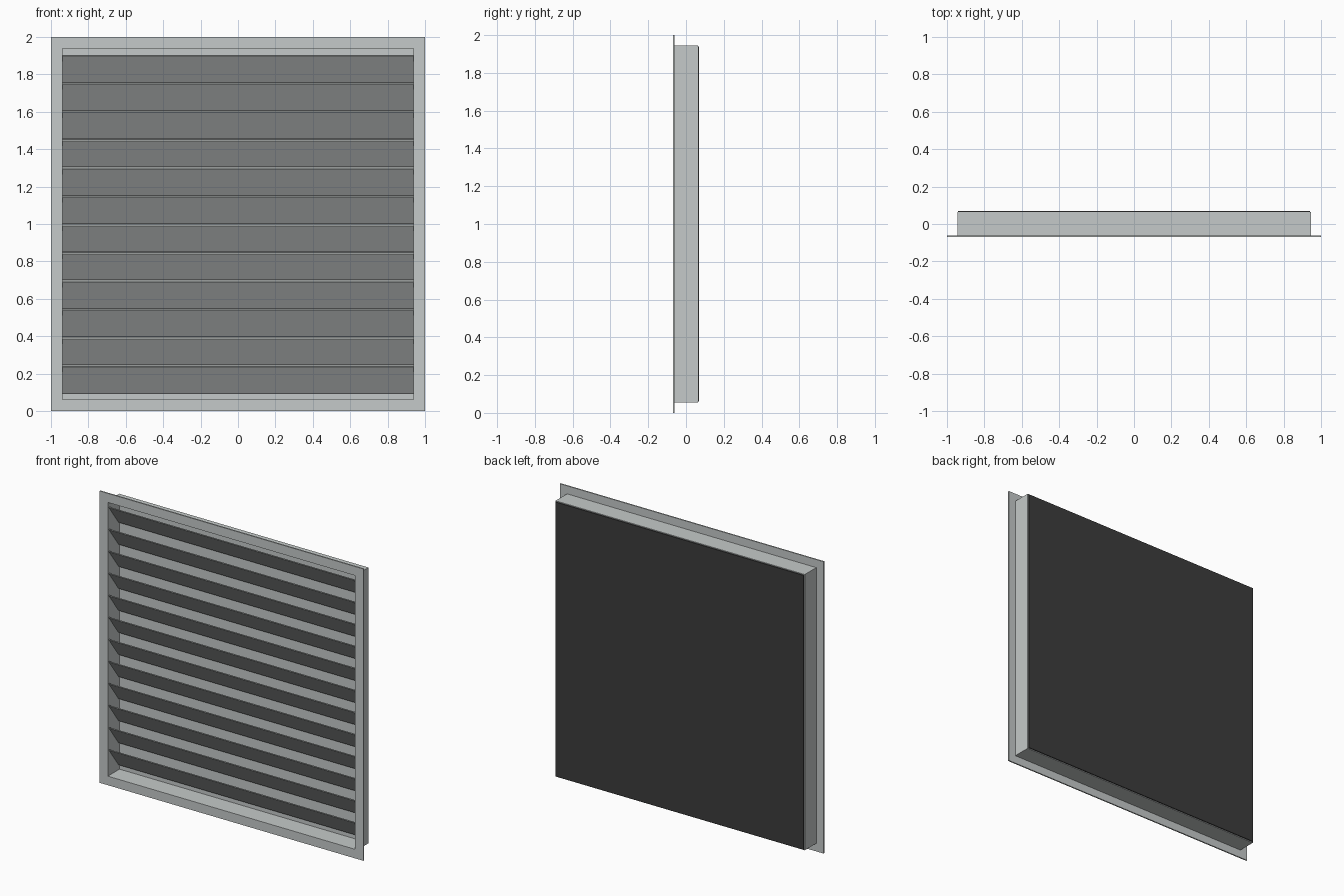
import bpy, bmesh

if "Cube" in bpy.data.objects:
    bpy.data.objects.remove(bpy.data.objects["Cube"])


def material(name, r, g, b):
    m = bpy.data.materials.new(name)
    m.diffuse_color = (r, g, b, 1)
    m.use_nodes = True
    m.node_tree.nodes["Principled BSDF"].inputs["Base Color"].default_value = m.diffuse_color
    return m


grey = material("light_grey", 0.56, 0.59, 0.585)
black = material("dark_grey", 0.045, 0.045, 0.045)


def add_object(name, bm, mat):
    bmesh.ops.recalc_face_normals(bm, faces=bm.faces)
    mesh = bpy.data.meshes.new(name)
    bm.to_mesh(mesh)
    bm.free()
    mesh.materials.append(mat)
    obj = bpy.data.objects.new(name, mesh)
    bpy.context.collection.objects.link(obj)
    return obj


def box(name, half_x, y0, y1, z0, z1, mat):
    bm = bmesh.new()
    bmesh.ops.create_cube(bm, size=1)
    for v in bm.verts:
        v.co.x *= 2 * half_x
        v.co.y = y1 if v.co.y > 0 else y0
        v.co.z = z1 if v.co.z > 0 else z0
    return add_object(name, bm, mat)


MID = 1.0            # height of the centre
INNER = 0.938        # half size of the opening
SLEEVE = 0.945       # half size of the sleeve behind the flange
FRONT, FLANGE_BACK, SLEEVE_BACK, BACK = -0.07, -0.061, 0.063, 0.07

# Frame: flange and sleeve as one L-shaped section swept round a square
section = [(INNER, FRONT), (1.0, FRONT), (1.0, FLANGE_BACK),
           (SLEEVE, FLANGE_BACK), (SLEEVE, SLEEVE_BACK), (INNER, SLEEVE_BACK)]
bm = bmesh.new()
corners = [(-1, -1), (1, -1), (1, 1), (-1, 1)]
rings = [[bm.verts.new((sx * r, y, MID + sz * r)) for r, y in section]
         for sx, sz in corners]
for i in range(4):
    a, b = rings[i], rings[(i + 1) % 4]
    for j in range(len(section)):
        k = (j + 1) % len(section)
        bm.faces.new((a[j], a[k], b[k], b[j]))
add_object("frame", bm, grey)

# Pale inner panel and dark rear cover
box("inner_panel", INNER, 0.056, SLEEVE_BACK, MID - INNER, MID + INNER, grey)
box("rear_cover", 0.94, SLEEVE_BACK, BACK, MID - 0.94, MID + 0.94, black)

# Louvre slats: high at the front, sloping down to the back
COUNT, PITCH, BOTTOM, RISE, THICK = 12, 0.1511, 0.095, 0.147, 0.007
Y_FRONT, Y_BACK = -0.058, 0.046
for n in range(COUNT):
    z = BOTTOM + n * PITCH
    profile = [(Y_BACK, z), (Y_BACK, z + THICK),
               (Y_FRONT, z + RISE), (Y_FRONT, z + RISE - THICK)]
    bm = bmesh.new()
    left = [bm.verts.new((-INNER, y, h)) for y, h in profile]
    right = [bm.verts.new((INNER, y, h)) for y, h in profile]
    bm.faces.new(left)
    bm.faces.new(right)
    for j in range(4):
        k = (j + 1) % 4
        bm.faces.new((left[j], left[k], right[k], right[j]))
    add_object(f"slat_{n + 1}", bm, grey)
